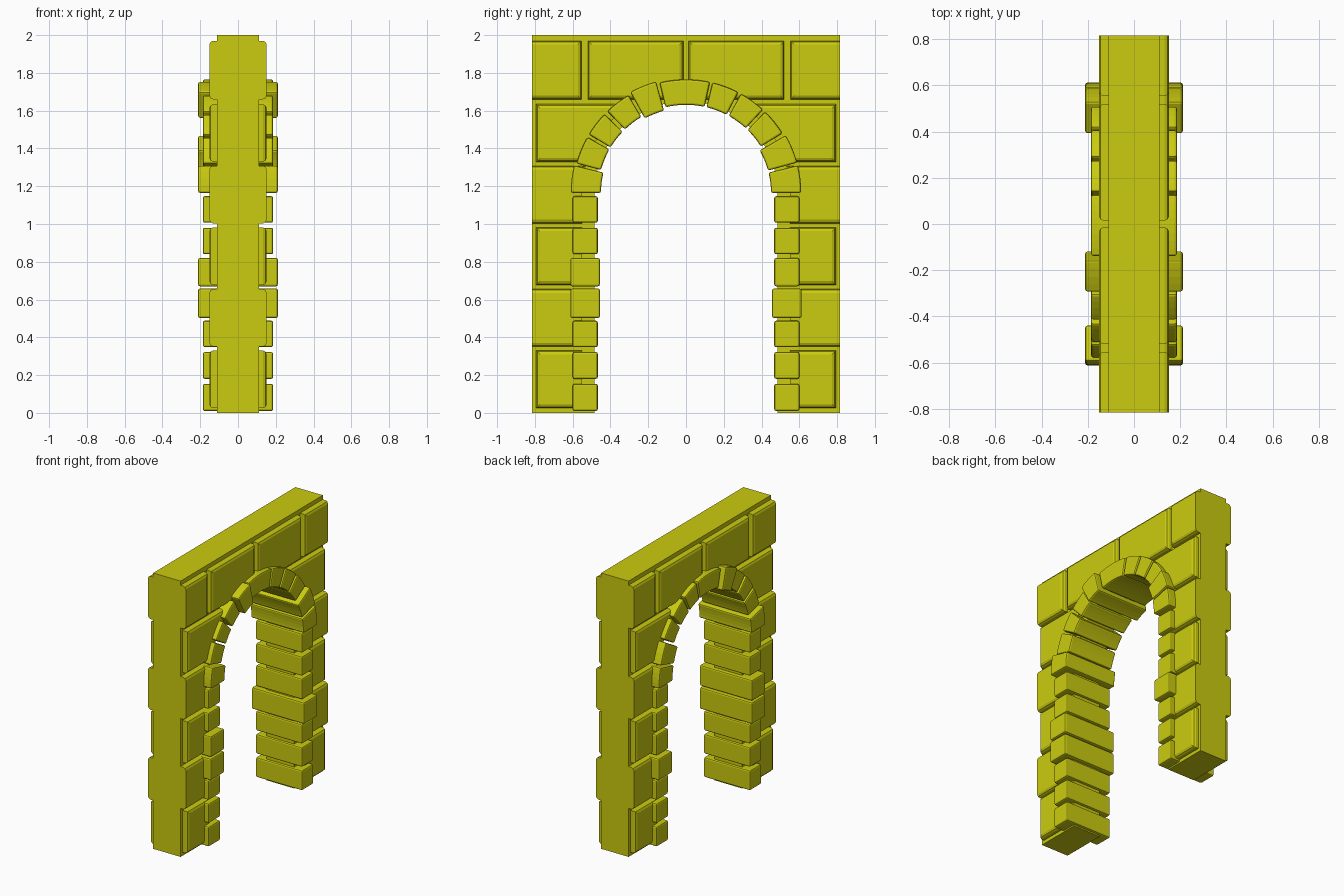
import bpy, bmesh, math

if "Cube" in bpy.data.objects:
    bpy.data.objects.remove(bpy.data.objects["Cube"])

SPRING = 1.165          # height of the arch centre
CORE_X, HALF_Y = 0.11, 0.815

stone = bpy.data.materials.new("mustard yellow stone")
stone.diffuse_color = (0.6, 0.6, 0.005, 1)
stone.use_nodes = True
stone.node_tree.nodes["Principled BSDF"].inputs["Base Color"].default_value = stone.diffuse_color


def loft(name, rings):
    """Skin a list of equally long closed rings and cap both ends."""
    bm = bmesh.new()
    rows = [[bm.verts.new(p) for p in r] for r in rings]
    n = len(rows[0])
    for a, b in zip(rows, rows[1:]):
        for i in range(n):
            j = (i + 1) % n
            bm.faces.new((a[i], a[j], b[j], b[i]))
    bm.faces.new(rows[0])
    bm.faces.new(rows[-1])
    bmesh.ops.recalc_face_normals(bm, faces=bm.faces)
    me = bpy.data.meshes.new(name)
    bm.to_mesh(me)
    bm.free()
    me.materials.append(stone)
    ob = bpy.data.objects.new(name, me)
    bpy.context.collection.objects.link(ob)
    return ob


def slab(name, outline, half_x, bevel=0.0):
    """Extrude a (y, z) outline through the wall thickness."""
    ob = loft(name, [[(x, y, z) for y, z in outline] for x in (-half_x, half_x)])
    if bevel:
        m = ob.modifiers.new("bevel", 'BEVEL')
        m.width, m.segments, m.limit_method = bevel, 2, 'ANGLE'
        m.angle_limit = math.radians(40)
    return ob


def arc(r, a0, a1, n):
    """Arc points, angle measured from the -y side over the top."""
    out = []
    for i in range(n + 1):
        a = math.radians(a0 + (a1 - a0) * i / n)
        out.append((-r * math.cos(a), SPRING + r * math.sin(a)))
    return out


# Wall core with arched opening
slab("wall_core",
     [(-HALF_Y, 0), (-HALF_Y, 2), (HALF_Y, 2), (HALF_Y, 0), (0.485, 0)]
     + arc(0.485, 180, 0, 32) + [(-0.485, 0)], CORE_X)

# Raised facing blocks, rounded towards the outer face, mirrored to both faces
PROFILE = [(CORE_X, 0), (0.132, 0), (0.145, 0.006), (0.152, 0.02)]


def facing_block(name, outline):
    ob = loft(name, [[(x, y, z) for y, z in outline(d)] for x, d in PROFILE])
    ob.modifiers.new("both_faces", 'MIRROR')


def inner_edge(z):
    return math.sqrt(0.55 ** 2 - max(0, z - SPRING) ** 2)


for s, side in ((-1, "left"), (1, "right")):
    # Top course
    facing_block("top_corner_block_" + side, lambda d: [
        (s * HALF_Y, 1.66 + d), (s * HALF_Y, 1.97 - d),
        (s * (0.553 + d), 1.97 - d), (s * (0.553 + d), 1.66 + d)])
    facing_block("top_middle_block_" + side, lambda d: [
        (s * (0.52 - d), 1.66 + d), (s * (0.52 - d), 1.97 - d),
        (s * (0.014 + d), 1.97 - d), (s * (0.014 + d), 1.66 + d)])
    # Side courses, alternately inset and flush with the wall end
    for row in range(5):
        z0 = 0.025 + row * 0.326
        z1 = z0 + 0.305
        inset = row % 2 == 0

        def outline(d):
            end = s * (0.793 - d if inset else HALF_Y)
            lo, hi = z0 + d, z1 - d
            pts = [(end, lo), (end, hi)]
            for i in range(9):
                z = hi + (lo - hi) * i / 8
                pts.append((s * inner_edge(z), z))
            return pts
        facing_block(f"course_block_{side}_{row}", outline)

# Arch stones: start angle, end angle, proud stone or not
ARCH = [(0, 13.8, 1), (15, 29.5, 0), (31, 44, 0), (46, 59.5, 0), (61, 75, 1),
        (76.5, 102.2, 0), (103.5, 117.5, 0), (119, 132.8, 0), (134.3, 148.3, 0),
        (150, 164.8, 1), (166.2, 180, 1)]
for i, (a0, a1, big) in enumerate(ARCH):
    r0, r1, hx = (0.45, 0.61, 0.211) if big else (0.466, 0.6, 0.186)
    n = 8 if a1 - a0 > 20 else 4
    slab(f"arch_stone_{i}", arc(r0, a0, a1, n) + arc(r1, a1, a0, n), hx, 0.01)

# Jamb stones, bottom to top
JAMB = [(0.01, 0.154), (0.18, 0.322), (0.348, 0.488), (0.502, 0.658),
        (0.67, 0.82), (0.84, 0.98), (1.007, 1.147)]
for s, side, proud in ((-1, "left", (3, 4)), (1, "right", (3,))):
    for i, (z0, z1) in enumerate(JAMB):
        y0, y1, hx = (0.456, 0.612, 0.211) if i in proud else (0.467, 0.6, 0.186)
        slab(f"jamb_stone_{side}_{i}",
             [(s * y0, z0), (s * y1, z0), (s * y1, z1), (s * y0, z1)], hx, 0.01)
